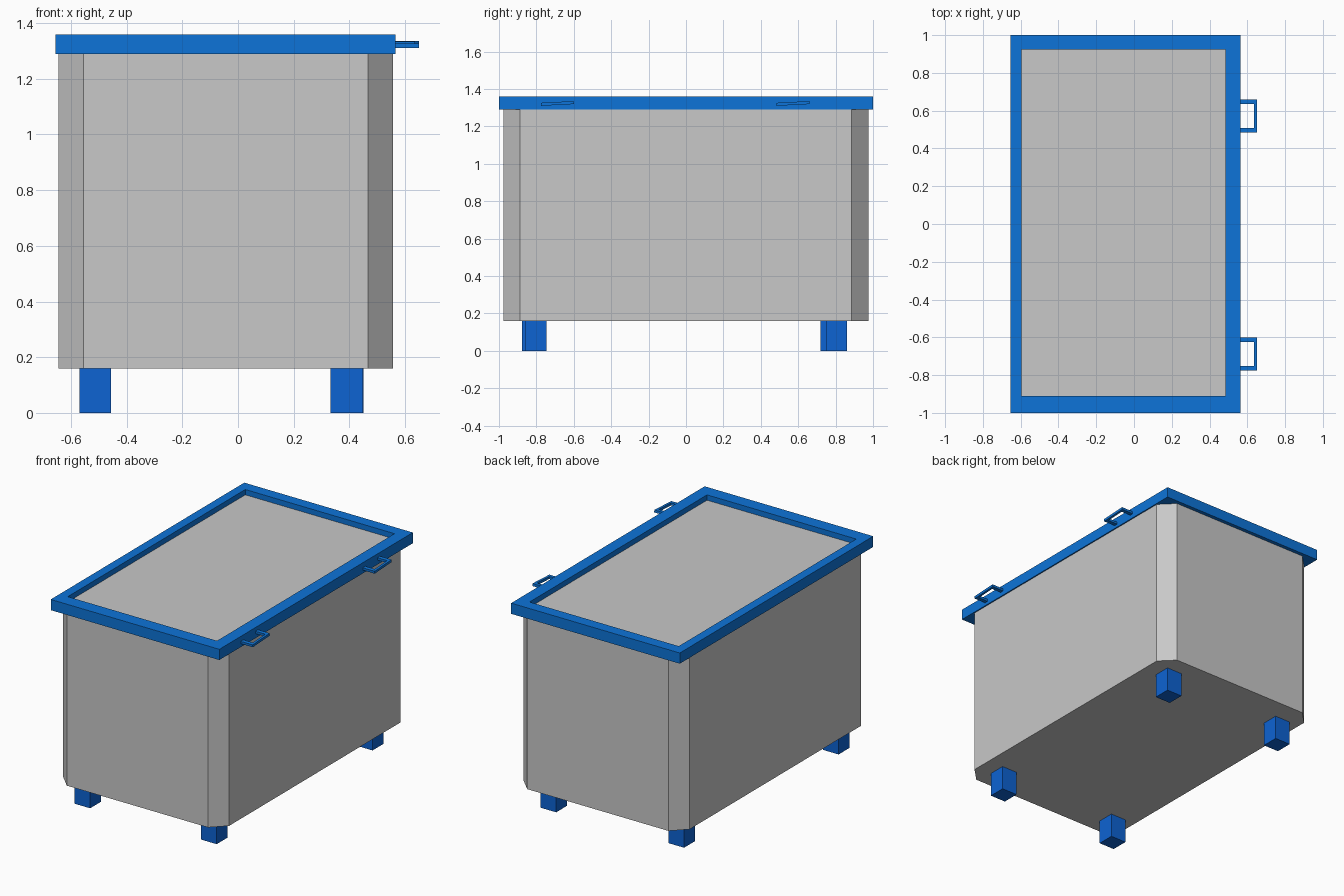
import bpy
import bmesh
from math import radians
from mathutils import Matrix, Vector

if "Cube" in bpy.data.objects:
    bpy.data.objects.remove(bpy.data.objects["Cube"], do_unlink=True)


def make_material(name, rgb):
    mat = bpy.data.materials.new(name)
    mat.use_nodes = True
    color = (*rgb, 1.0)
    mat.diffuse_color = color
    mat.node_tree.nodes["Principled BSDF"].inputs["Base Color"].default_value = color
    return mat


grey = make_material("light grey", (0.58, 0.58, 0.58))
blue = make_material("bright blue", (0.004, 0.175, 0.69))
leg_blue = make_material("deep blue", (0.004, 0.125, 0.65))


def finish(name, bm, mat):
    bmesh.ops.recalc_face_normals(bm, faces=bm.faces[:])
    mesh = bpy.data.meshes.new(name)
    bm.to_mesh(mesh)
    bm.free()
    mesh.materials.append(mat)
    obj = bpy.data.objects.new(name, mesh)
    bpy.context.collection.objects.link(obj)
    return obj


def prism(name, outline, z0, z1, mat):
    """Extrude a flat outline upward."""
    bm = bmesh.new()
    face = bm.faces.new([bm.verts.new((x, y, z0)) for x, y in outline])
    up = bmesh.ops.extrude_face_region(bm, geom=[face], use_keep_orig=True)
    moved = [v for v in up["geom"] if isinstance(v, bmesh.types.BMVert)]
    bmesh.ops.translate(bm, vec=(0, 0, z1 - z0), verts=moved)
    return finish(name, bm, mat)


def rect(x0, x1, y0, y1):
    return [(x0, y0), (x1, y0), (x1, y1), (x0, y1)]


def chamfered(x0, x1, y0, y1, c):
    return [(x0 + c, y0), (x1 - c, y0), (x1, y0 + c), (x1, y1 - c),
            (x1 - c, y1), (x0 + c, y1), (x0, y1 - c), (x0, y0 + c)]


def ring(name, outer, inner, z0, z1, mat):
    """Closed rectangular frame between two outlines."""
    bm = bmesh.new()
    loops = [[bm.verts.new((x, y, z)) for x, y in pts]
             for pts, z in ((outer, z0), (outer, z1), (inner, z1), (inner, z0))]
    for k in range(4):
        a, b = loops[k], loops[(k + 1) % 4]
        for i in range(4):
            j = (i + 1) % 4
            bm.faces.new((a[i], a[j], b[j], b[i]))
    return finish(name, bm, mat)


# Container body with cut corners
prism("container_body", chamfered(-0.645, 0.557, -0.977, 0.975, 0.09), 0.16, 1.295, grey)

# Lid panel sunk inside the rim
prism("lid_panel", rect(-0.605, 0.495, -0.92, 0.935), 1.293, 1.325, grey)

# Rim frame
ring("rim_frame", rect(-0.655, 0.565, -1, 1), rect(-0.595, 0.485, -0.91, 0.925),
     1.29, 1.36, blue)

# Legs
for name, x, y in (("front_left_leg", 0.39, -0.802), ("front_right_leg", -0.513, -0.82),
                   ("back_left_leg", 0.393, 0.805), ("back_right_leg", -0.513, 0.777)):
    prism(name, rect(x - 0.057, x + 0.057, y - 0.057, y + 0.057), 0, 0.165, leg_blue)

# Loop handles on the left side, slightly tilted
for name, y in (("front_handle", -0.688), ("back_handle", 0.572)):
    handle = ring(name, rect(0.55, 0.65, y - 0.088, y + 0.088),
                  rect(0.555, 0.634, y - 0.064, y + 0.064), 1.315, 1.331, blue)
    pivot = Vector((0.6, y, 1.323))
    handle.data.transform(Matrix.Translation(pivot) @ Matrix.Rotation(radians(3), 4, "X")
                          @ Matrix.Translation(-pivot))
